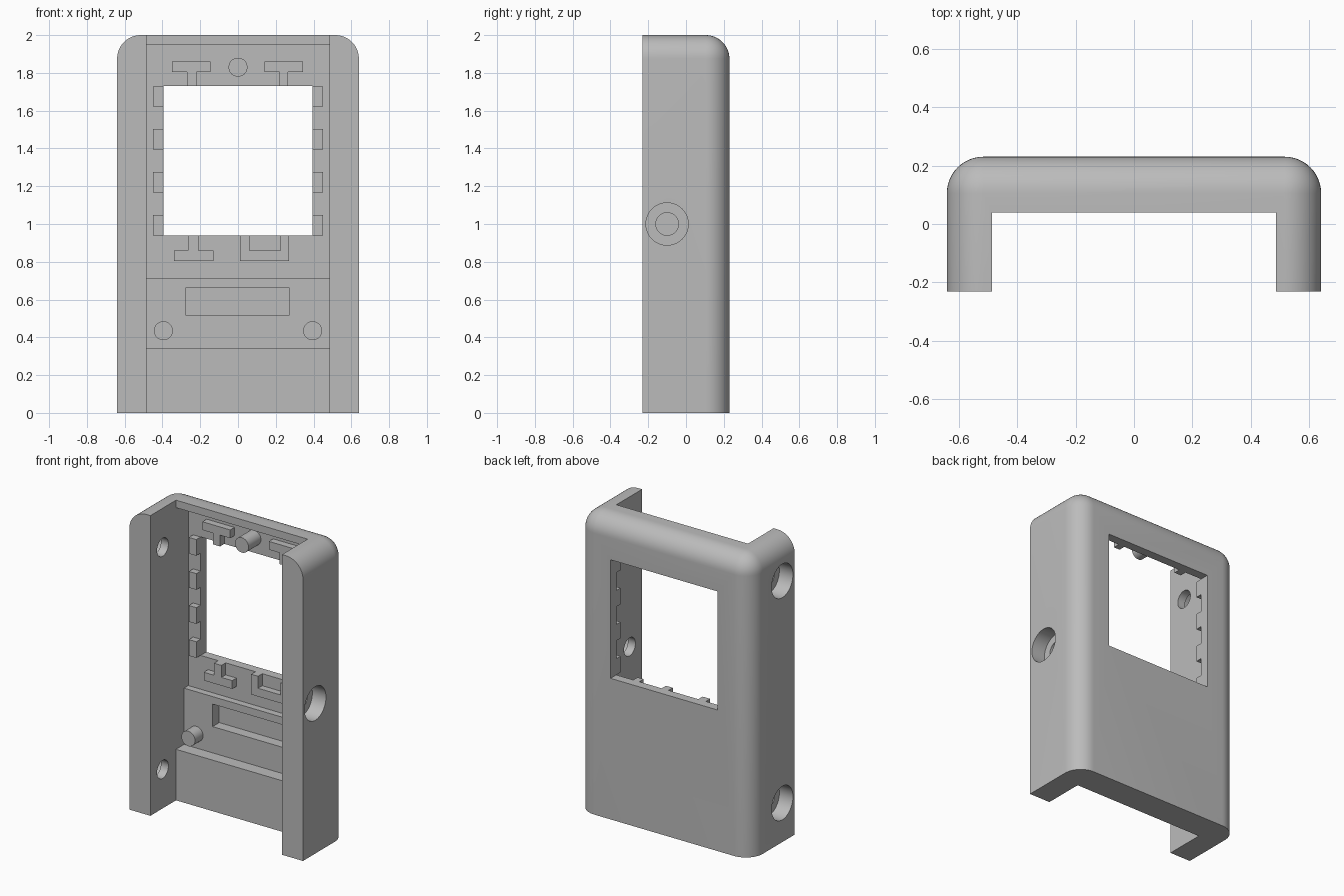
import bpy, bmesh, math
from mathutils import Matrix

scene_cube = bpy.data.objects.get("Cube")
if scene_cube:
    bpy.data.objects.remove(scene_cube, do_unlink=True)

grey = bpy.data.materials.new("grey_plastic")
grey.use_nodes = True
grey.diffuse_color = (0.5, 0.5, 0.5, 1)
grey.node_tree.nodes["Principled BSDF"].inputs["Base Color"].default_value = (0.5, 0.5, 0.5, 1)

# Depths (y) of the stepped inside face, and outer size
HALF_W, HALF_D, HEIGHT, ROUND = 0.64, 0.23, 2.0, 0.125
RIM, SHELF, FLOOR, RAISED = 0.04, 0.125, 0.17, 0.125
CHANNEL = 0.485
WINDOW_X, WINDOW_LOW, WINDOW_HIGH = 0.395, 0.94, 1.73


def make_object(name, bm):
    bmesh.ops.recalc_face_normals(bm, faces=bm.faces)
    mesh = bpy.data.meshes.new(name)
    bm.to_mesh(mesh)
    bm.free()
    obj = bpy.data.objects.new(name, mesh)
    bpy.context.collection.objects.link(obj)
    mesh.materials.append(grey)
    return obj


def add_box(bm, x, y, z):
    """Box spanning the given (low, high) ranges."""
    spans = (x, y, z)
    centre = [(a + b) / 2 for a, b in spans]
    size = [b - a for a, b in spans]
    matrix = Matrix.Translation(centre) @ Matrix.Diagonal((*size, 1))
    bmesh.ops.create_cube(bm, size=1, matrix=matrix)


def box(name, x, y, z):
    bm = bmesh.new()
    add_box(bm, x, y, z)
    return make_object(name, bm)


def cylinder(name, centre, radius, length, axis):
    turn = Matrix.Rotation(math.pi / 2, 4, "Y" if axis == "X" else "X")
    bm = bmesh.new()
    bmesh.ops.create_cone(bm, cap_ends=True, segments=48, radius1=radius, radius2=radius,
                          depth=length, matrix=Matrix.Translation(centre) @ turn)
    return make_object(name, bm)


def smooth(obj):
    bpy.ops.object.select_all(action="DESELECT")
    obj.select_set(True)
    bpy.context.view_layer.objects.active = obj
    bpy.ops.object.shade_smooth_by_angle(angle=math.radians(30))


def cut(target, cutter):
    cutter.hide_render = True
    mod = target.modifiers.new("cut", "BOOLEAN")
    mod.operation, mod.solver, mod.object = "DIFFERENCE", "EXACT", cutter
    bpy.context.view_layer.objects.active = target
    bpy.ops.object.modifier_apply(modifier=mod.name)
    bpy.data.objects.remove(cutter, do_unlink=True)


# Shell block: round the back uprights, the top sides and the top back edge
bm = bmesh.new()
add_box(bm, (-HALF_W, HALF_W), (-HALF_D, HALF_D), (0, HEIGHT))
rounded = []
for e in bm.edges:
    mid = (e.verts[0].co + e.verts[1].co) / 2
    back, top, side = mid.y > 0.2, mid.z > 1.9, abs(mid.x) > 0.6
    if (back and side) or (top and side) or (top and back):
        rounded.append(e)
bmesh.ops.bevel(bm, geom=rounded, offset=ROUND, segments=12, profile=0.5, affect="EDGES")
shell = make_object("shell", bm)

# Stepped channel, extruded across the width
profile = [(-0.3, -0.1), (RIM, -0.1), (RIM, 0.34), (SHELF, 0.34), (SHELF, 0.715),
           (FLOOR, 0.715), (FLOOR, 1.95), (RIM, 1.95), (RIM, 2.1), (-0.3, 2.1)]
bm = bmesh.new()
face = bm.faces.new([bm.verts.new((-CHANNEL, y, z)) for y, z in profile])
swept = bmesh.ops.extrude_face_region(bm, geom=[face])["geom"]
bmesh.ops.translate(bm, vec=(2 * CHANNEL, 0, 0),
                    verts=[v for v in swept if isinstance(v, bmesh.types.BMVert)])
cut(shell, make_object("channel_cutter", bm))

# Window through the back and the shallow slot below it
cut(shell, box("window_cutter", (-WINDOW_X, WINDOW_X), (0, 0.4), (WINDOW_LOW, WINDOW_HIGH)))
cut(shell, box("slot_cutter", (-0.275, 0.27), (0, 0.195), (0.515, 0.665)))

# Counterbored screw holes: one in the +x wall, two in the -x wall
for side, height in ((1, 1.0), (-1, 0.26), (-1, 1.74)):
    cut(shell, cylinder("bore_cutter", (side * 0.56, -0.1, height), 0.06, 0.3, "X"))
    cut(shell, cylinder("counterbore_cutter", (side * 0.64, -0.1, height), 0.112, 0.2, "X"))
smooth(shell)

# Raised brackets around the window
DEPTH = (RAISED, FLOOR + 0.002)


def bracket(name, bar_x, bar_z, stems, stem_z):
    bm = bmesh.new()
    add_box(bm, bar_x, DEPTH, bar_z)
    for stem in stems:
        add_box(bm, stem, DEPTH, stem_z)
    return make_object(name, bm)


UPPER_BAR, UPPER_STEM = (1.805, 1.86), (WINDOW_HIGH, 1.805)
LOWER_BAR, LOWER_STEM = (0.805, 0.86), (0.86, WINDOW_LOW)
bracket("upper_right_bracket", (-0.35, -0.145), UPPER_BAR, [(-0.27, -0.22)], UPPER_STEM)
bracket("upper_left_bracket", (0.14, 0.345), UPPER_BAR, [(0.22, 0.265)], UPPER_STEM)
bracket("lower_right_bracket", (-0.34, -0.13), LOWER_BAR, [(-0.265, -0.21)], LOWER_STEM)
bracket("lower_left_bracket", (0.01, 0.27), LOWER_BAR, [(0.01, 0.06), (0.225, 0.27)], LOWER_STEM)

# Tabs down both sides of the window
for side, word in ((1, "left"), (-1, "right")):
    for i in range(4):
        low = WINDOW_LOW + i * 0.227
        xs = sorted((side * WINDOW_X, side * 0.45))
        box(f"{word}_window_tab_{i + 1}", xs, DEPTH, (low, low + 0.108))

# Locating pegs
for name, x, z, base in (("top_peg", 0, 1.83, FLOOR),
                         ("left_peg", 0.395, 0.435, SHELF),
                         ("right_peg", -0.395, 0.435, SHELF)):
    back = base + 0.005
    smooth(cylinder(name, (x, (RIM + back) / 2, z), 0.05, back - RIM, "Y"))
